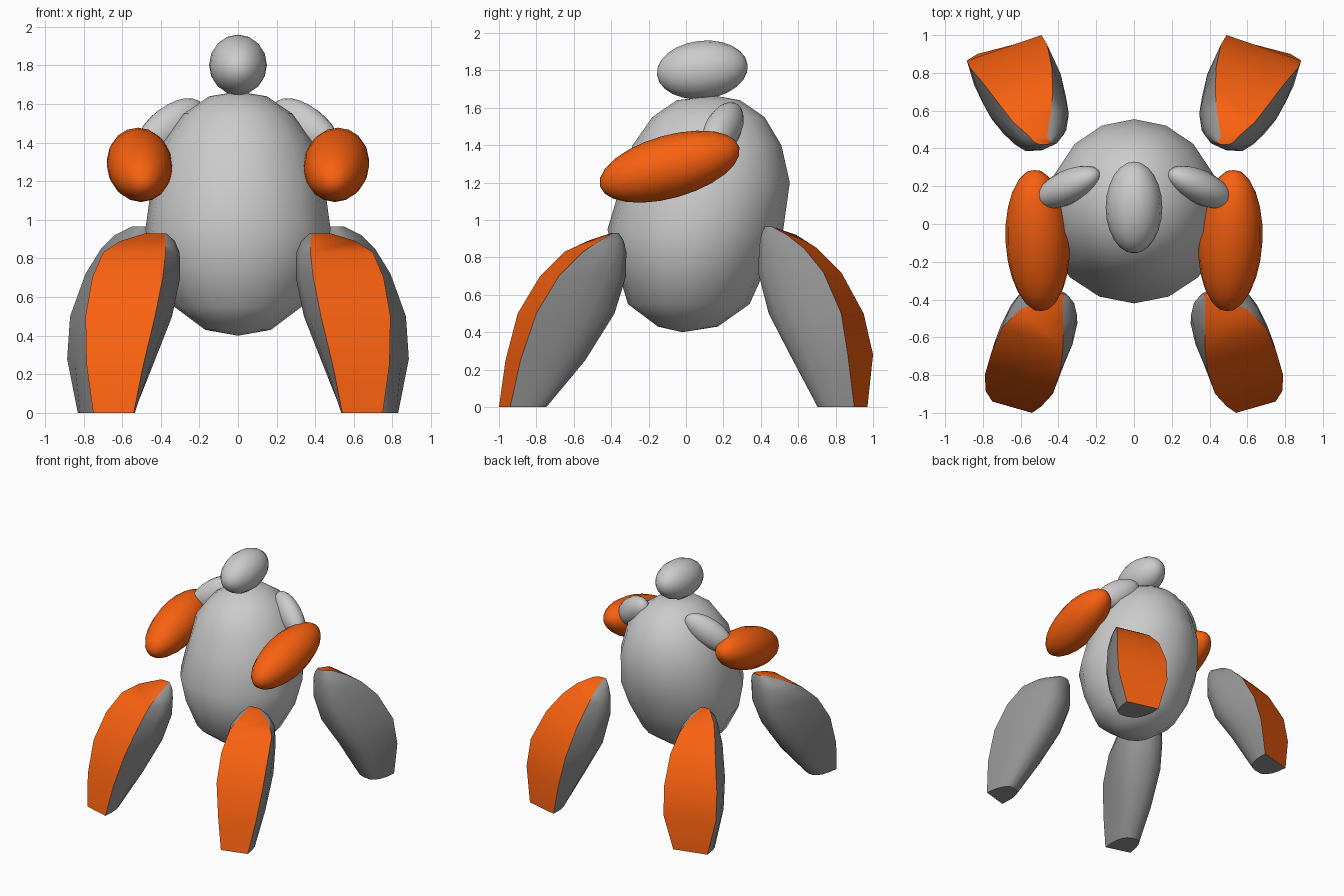
import bpy, bmesh
from math import sin, cos, pi, radians
from mathutils import Vector, Matrix

if "Cube" in bpy.data.objects:
    bpy.data.objects.remove(bpy.data.objects["Cube"])

orange = bpy.data.materials.new("orange")
orange.diffuse_color = (0.95, 0.12, 0.005, 1)
orange.use_nodes = True
orange.node_tree.nodes["Principled BSDF"].inputs["Base Color"].default_value = orange.diffuse_color
grey = bpy.data.materials.new("grey")
grey.diffuse_color = (0.3, 0.3, 0.3, 1)
grey.use_nodes = True
grey.node_tree.nodes["Principled BSDF"].inputs["Base Color"].default_value = grey.diffuse_color


def finish(bm, name, mats=(), angle=180):
    bmesh.ops.recalc_face_normals(bm, faces=bm.faces[:])
    me = bpy.data.meshes.new(name)
    bm.to_mesh(me)
    bm.free()
    for m in mats:
        me.materials.append(m)
    ob = bpy.data.objects.new(name, me)
    bpy.context.collection.objects.link(ob)
    bpy.ops.object.select_all(action='DESELECT')
    ob.select_set(True)
    bpy.context.view_layer.objects.active = ob
    bpy.ops.object.shade_smooth_by_angle(angle=radians(angle))
    return ob


def ellipsoid(name, p0, p1, r_side, r_up, mats=()):
    """Ellipsoid whose long axis runs from p0 to p1."""
    p0, p1 = Vector(p0), Vector(p1)
    d = p1 - p0
    rot = d.to_track_quat('Z', 'Y').to_matrix().to_4x4()
    mat = (Matrix.Translation((p0 + p1) / 2) @ rot
           @ Matrix.Diagonal((r_side, r_up, d.length / 2, 1)))
    bm = bmesh.new()
    bmesh.ops.create_uvsphere(bm, u_segments=16, v_segments=12, radius=1, matrix=mat)
    return finish(bm, name, mats)


def bridge(bm, a, b, mat_of=lambda i: 0):
    n = len(a)
    for i in range(n):
        j = (i + 1) % n
        bm.faces.new((a[i], a[j], b[j], b[i])).material_index = mat_of(i)


# Body: leaning egg from rings of (z, front y, back y, half width)
RINGS = [(.43, -.15, .17, .17), (.55, -.31, .34, .33), (.75, -.37, .43, .44),
         (.95, -.42, .52, .48), (1.2, -.345, .555, .445), (1.4, -.285, .51, .39),
         (1.55, -.18, .42, .28), (1.64, -.05, .29, .15)]
bm = bmesh.new()
N = 16
rings = []
for z, f, b, rx in RINGS:
    rings.append([bm.verts.new((rx * cos(2 * pi * i / N),
                                (f + b) / 2 + (b - f) / 2 * sin(2 * pi * i / N), z))
                  for i in range(N)])
for a, b in zip(rings, rings[1:]):
    bridge(bm, a, b)
for ring, pole in ((rings[0], (0, -.02, .4)), (rings[-1], (0, .15, 1.665))):
    p = bm.verts.new(pole)
    for i in range(N):
        bm.faces.new((ring[i], ring[(i + 1) % N], p))
finish(bm, "body")

# Head
ellipsoid("head", (0, -.155, 1.775), (0, .33, 1.83), .15, .156)


def leg(name, levels, s):
    """Loft of D-shaped sections: flat orange shield A-B, rounded grey back to K.
    Levels: (z, inner edge xy, outer edge xy, back middle xy)."""
    bm = bmesh.new()
    n = 10
    secs = []
    for z, ax, ay, bx, by, kx, ky in levels:
        A, B, K = Vector((ax, ay)), Vector((bx, by)), Vector((kx, ky))
        mid, u = (A + B) / 2, (A - B) / 2
        v = K - mid
        ring = []
        for i in range(n + 1):
            t = pi * i / n
            c, sn = cos(t), max(sin(t), 0)
            w = abs(c) ** .7 * (1 if c > 0 else -1)
            if c > 0:
                w *= 1 + .25 * sin(2 * t) * min(1, z * 2)
            p = mid + u * w + v * sn ** .85
            ring.append(bm.verts.new((p.x * s, p.y, z)))
        secs.append(ring)
    for a, b in zip(secs, secs[1:]):
        bridge(bm, a, b, lambda i: 1 if i == n else 0)
    bm.faces.new(secs[0]).material_index = 1
    bm.faces.new(secs[-1])
    finish(bm, name, (grey, orange), 38)


FRONT = [(.93, .38, -.40, .48, -.39, .42, -.36), (.89, .375, -.52, .61, -.46, .43, -.34),
         (.83, .375, -.65, .70, -.55, .44, -.33), (.7, .39, -.78, .755, -.68, .45, -.325),
         (.5, .43, -.90, .79, -.80, .49, -.385), (.25, .49, -.965, .785, -.885, .55, -.54),
         (0, .54, -1.0, .75, -.94, .62, -.75)]
BACK = [(.965, .46, .46, .55, .46, .48, .42), (.92, .44, .59, .64, .54, .48, .405),
        (.85, .43, .70, .71, .63, .48, .395), (.72, .435, .83, .79, .735, .49, .39),
        (.5, .46, .95, .87, .83, .53, .45), (.28, .49, 1.0, .885, .865, .60, .57),
        (0, .56, .97, .83, .90, .68, .71)]

# Limbs on both sides
for side, s in (("left", 1), ("right", -1)):
    ellipsoid("upper_arm_" + side, (.19 * s, .27, 1.60), (.51 * s, .12, 1.36), .09, .11)
    ellipsoid("forearm_" + side, (.53 * s, .285, 1.39), (.49 * s, -.46, 1.18),
              .17, .168, (orange,))
    leg("front_leg_" + side, FRONT, s)
    leg("back_leg_" + side, BACK, s)
